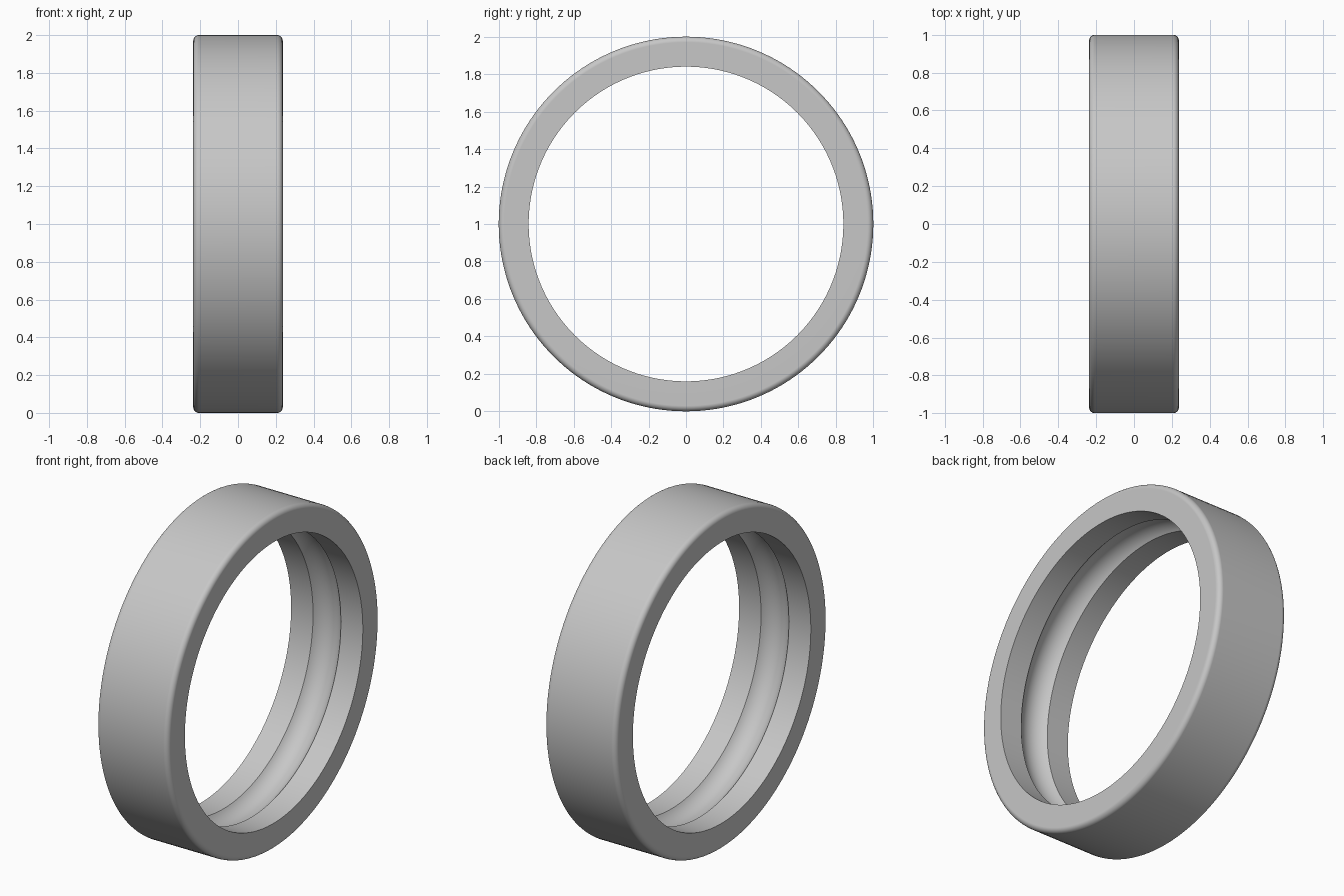
import bpy
import bmesh
from math import asin, cos, sin, pi, tau
from mathutils import Matrix, Vector

cube = bpy.data.objects.get("Cube")
if cube:
    bpy.data.objects.remove(cube, do_unlink=True)

HALF_WIDTH = 0.237
OUTER = 1.0
INNER = 0.84
FILLET = 0.03
GROOVE_HALF = 0.092
GROOVE_RADIUS = 0.115
SEGMENTS = 160


def arc(cx, cr, radius, start, end, steps):
    """Points (x, r) along an arc of the cross-section."""
    angles = [start + (end - start) * i / steps for i in range(steps + 1)]
    return [(cx + radius * cos(a), cr + radius * sin(a)) for a in angles]


# Cross-section: filleted outer corners, sharp bore edges, rounded ball groove
edge_x = HALF_WIDTH - FILLET
edge_r = OUTER - FILLET
half_angle = asin(GROOVE_HALF / GROOVE_RADIUS)
groove_centre = INNER - GROOVE_RADIUS * cos(half_angle)
profile = (
    [(HALF_WIDTH, INNER)]
    + arc(edge_x, edge_r, FILLET, 0, pi / 2, 8)
    + arc(-edge_x, edge_r, FILLET, pi / 2, pi, 8)
    + [(-HALF_WIDTH, INNER)]
    + arc(0, groove_centre, GROOVE_RADIUS, pi / 2 + half_angle, pi / 2 - half_angle, 20)
)

# Sweep the cross-section around the x axis
bm = bmesh.new()
rings = []
for i in range(SEGMENTS):
    turn = Matrix.Rotation(tau * i / SEGMENTS, 3, "X")
    rings.append([bm.verts.new(turn @ Vector((x, 0, r))) for x, r in profile])
for i, ring in enumerate(rings):
    following = rings[(i + 1) % SEGMENTS]
    for j in range(len(profile)):
        k = (j + 1) % len(profile)
        bm.faces.new((ring[j], ring[k], following[k], following[j]))
bmesh.ops.recalc_face_normals(bm, faces=bm.faces)

mesh = bpy.data.meshes.new("bearing_outer_ring")
bm.to_mesh(mesh)
bm.free()
ring_obj = bpy.data.objects.new("bearing_outer_ring", mesh)
ring_obj.location.z = OUTER
bpy.context.collection.objects.link(ring_obj)

# Plain grey steel
steel = bpy.data.materials.new("grey_steel")
steel.use_nodes = True
colour = (0.57, 0.57, 0.57, 1)
steel.diffuse_color = colour
steel.node_tree.nodes["Principled BSDF"].inputs["Base Color"].default_value = colour
mesh.materials.append(steel)

# Smooth shading with crisp bore and groove edges
bpy.ops.object.select_all(action="DESELECT")
ring_obj.select_set(True)
bpy.context.view_layer.objects.active = ring_obj
bpy.ops.object.shade_smooth_by_angle(angle=pi / 6)
weighted = ring_obj.modifiers.new("weighted_normals", "WEIGHTED_NORMAL")
weighted.keep_sharp = True
